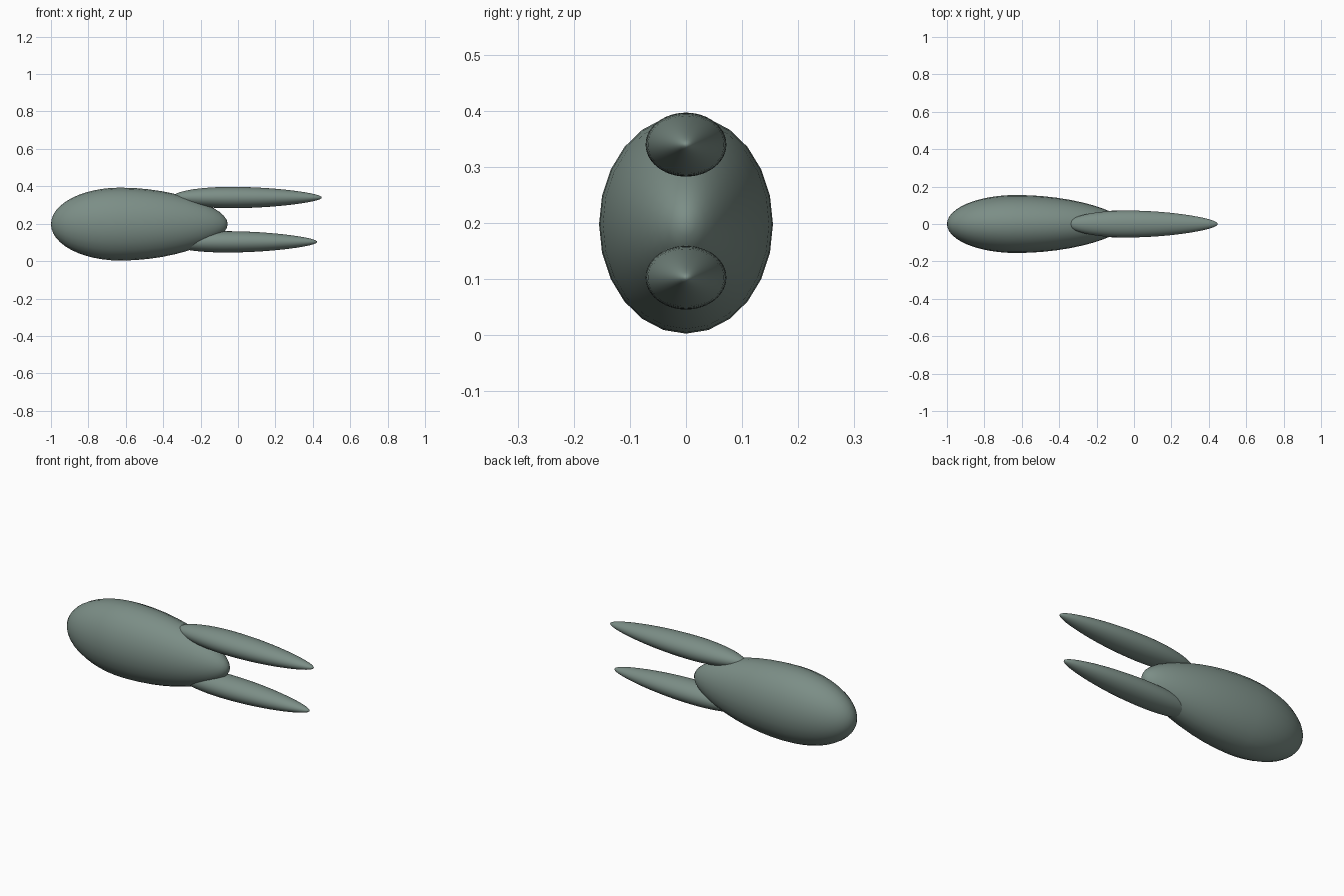
import bpy
import bmesh
import math

cube = bpy.data.objects.get("Cube")
if cube:
    bpy.data.objects.remove(cube, do_unlink=True)

# Single grey-green hull colour
hull_paint = bpy.data.materials.new("grey_green_hull")
hull_paint.use_nodes = True
colour = (0.2, 0.27, 0.24, 1)
hull_paint.diffuse_color = colour
hull_paint.node_tree.nodes["Principled BSDF"].inputs["Base Color"].default_value = colour


def teardrop(name, nose, widest, tail, half_y, half_z, z, taper, sides, rings):
    """Rounded nose at -x, widest section, then a tapering tail at +x."""
    bm = bmesh.new()
    bmesh.ops.create_uvsphere(bm, u_segments=sides, v_segments=rings, radius=1)
    for v in bm.verts:
        a, b, t = v.co
        if t < 0:
            x, slim = widest + t * (widest - nose), 1
        else:
            x, slim = widest + t * (tail - widest), 1 - taper * t * t
        v.co = (x, a * half_y * slim, z + b * half_z * slim)
    bmesh.ops.recalc_face_normals(bm, faces=bm.faces)
    mesh = bpy.data.meshes.new(name)
    bm.to_mesh(mesh)
    bm.free()
    mesh.materials.append(hull_paint)
    mesh.shade_smooth()
    obj = bpy.data.objects.new(name, mesh)
    bpy.context.collection.objects.link(obj)
    return obj


# Main egg-shaped hull
teardrop("main_hull", -1, -0.63, -0.055, 0.155, 0.195, 0.198, 0.15, 24, 24)

# Slender pods above and below the tail, the lower one set slightly forward
for name, shift, height in (("upper_pod", 0, 0.34), ("lower_pod", -0.025, 0.103)):
    teardrop(name, -0.353 + shift, -0.04 + shift, 0.448 + shift,
             0.072, 0.057, height, 0.22, 48, 32)
